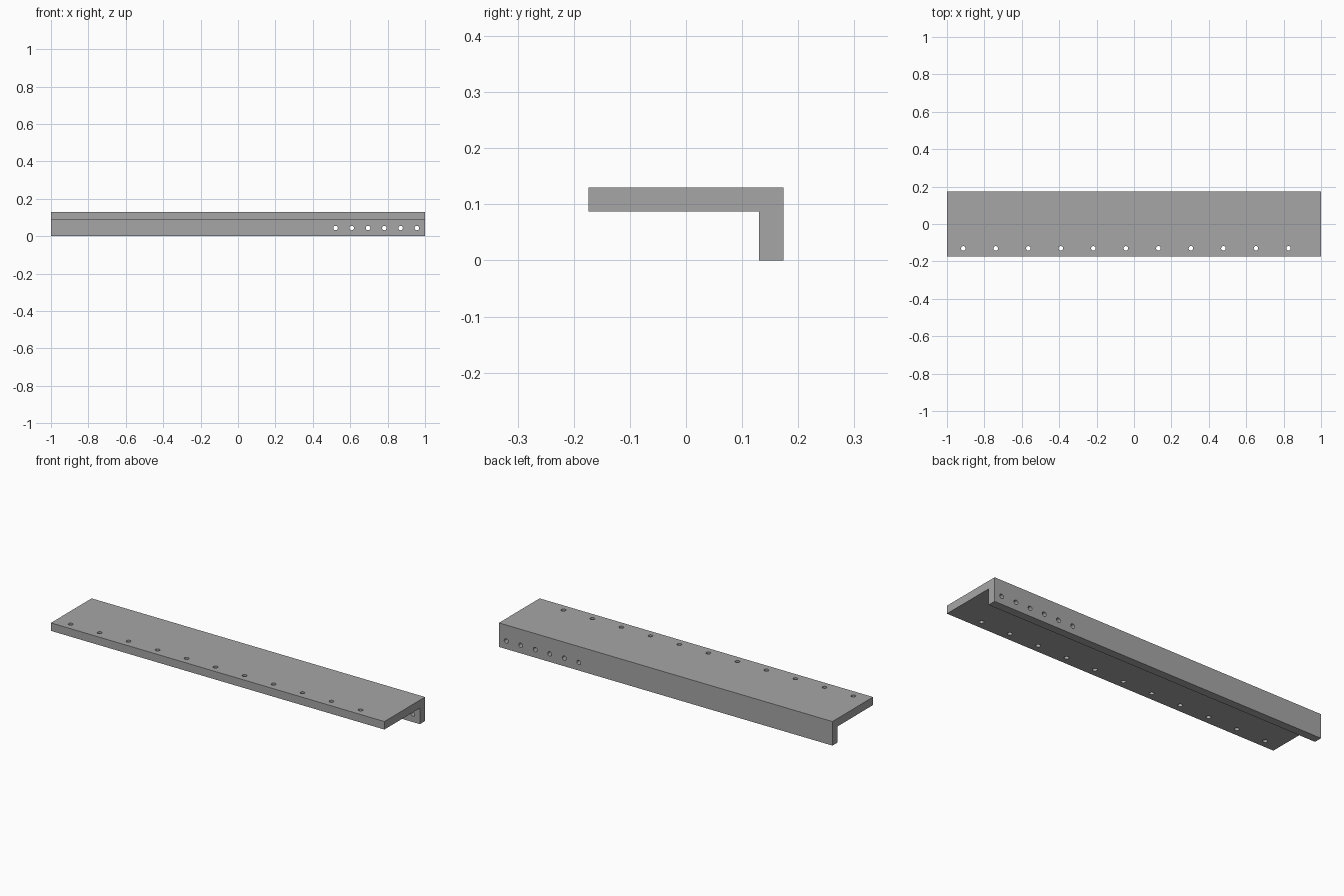
import bpy, bmesh, math
from mathutils import Matrix

if "Cube" in bpy.data.objects:
    bpy.data.objects.remove(bpy.data.objects["Cube"])

grey = bpy.data.materials.new("grey metal")
grey.diffuse_color = (0.38, 0.38, 0.38, 1)
grey.use_nodes = True
grey.node_tree.nodes["Principled BSDF"].inputs["Base Color"].default_value = grey.diffuse_color


def make_object(name, bm):
    bmesh.ops.recalc_face_normals(bm, faces=bm.faces)
    mesh = bpy.data.meshes.new(name)
    bm.to_mesh(mesh)
    bm.free()
    mesh.materials.append(grey)
    obj = bpy.data.objects.new(name, mesh)
    bpy.context.collection.objects.link(obj)
    return obj


def hole_row(name, centres, radius, rotation):
    """One cutter object holding a row of cylinders."""
    bm = bmesh.new()
    for c in centres:
        bmesh.ops.create_cone(bm, cap_ends=True, segments=32, radius1=radius,
                              radius2=radius, depth=0.12,
                              matrix=Matrix.Translation(c) @ rotation)
    obj = make_object(name, bm)
    obj.hide_render = True
    return obj


# L-shaped rail: profile in y, z extruded along x
profile = [(-0.174, 0.087), (0.130, 0.087), (0.130, 0), (0.174, 0),
           (0.174, 0.1304), (-0.174, 0.1304)]
bm = bmesh.new()
face = bm.faces.new([bm.verts.new((-1, y, z)) for y, z in profile])
ext = bmesh.ops.extrude_face_region(bm, geom=[face])
bmesh.ops.translate(bm, vec=(2, 0, 0),
                    verts=[v for v in ext["geom"] if isinstance(v, bmesh.types.BMVert)])
rail = make_object("angle_rail", bm)

# Eleven holes through the wide flange, six through the short flange
flange_holes = hole_row("flange_hole_cutter",
                        [(-0.913 + 0.1739 * i, -0.130, 0.109) for i in range(11)],
                        0.012, Matrix.Identity(4))
web_holes = hole_row("web_hole_cutter",
                     [(0.9565 - 0.087 * i, 0.152, 0.0435) for i in range(6)],
                     0.012, Matrix.Rotation(math.pi / 2, 4, 'X'))

bpy.context.view_layer.objects.active = rail
for cutter in (flange_holes, web_holes):
    mod = rail.modifiers.new("holes", 'BOOLEAN')
    mod.operation = 'DIFFERENCE'
    mod.solver = 'EXACT'
    mod.object = cutter
    bpy.ops.object.modifier_apply(modifier=mod.name)
    bpy.data.objects.remove(cutter)

# Round hole walls, crisp edges
rail.select_set(True)
bpy.ops.object.shade_smooth_by_angle(angle=math.radians(30))
